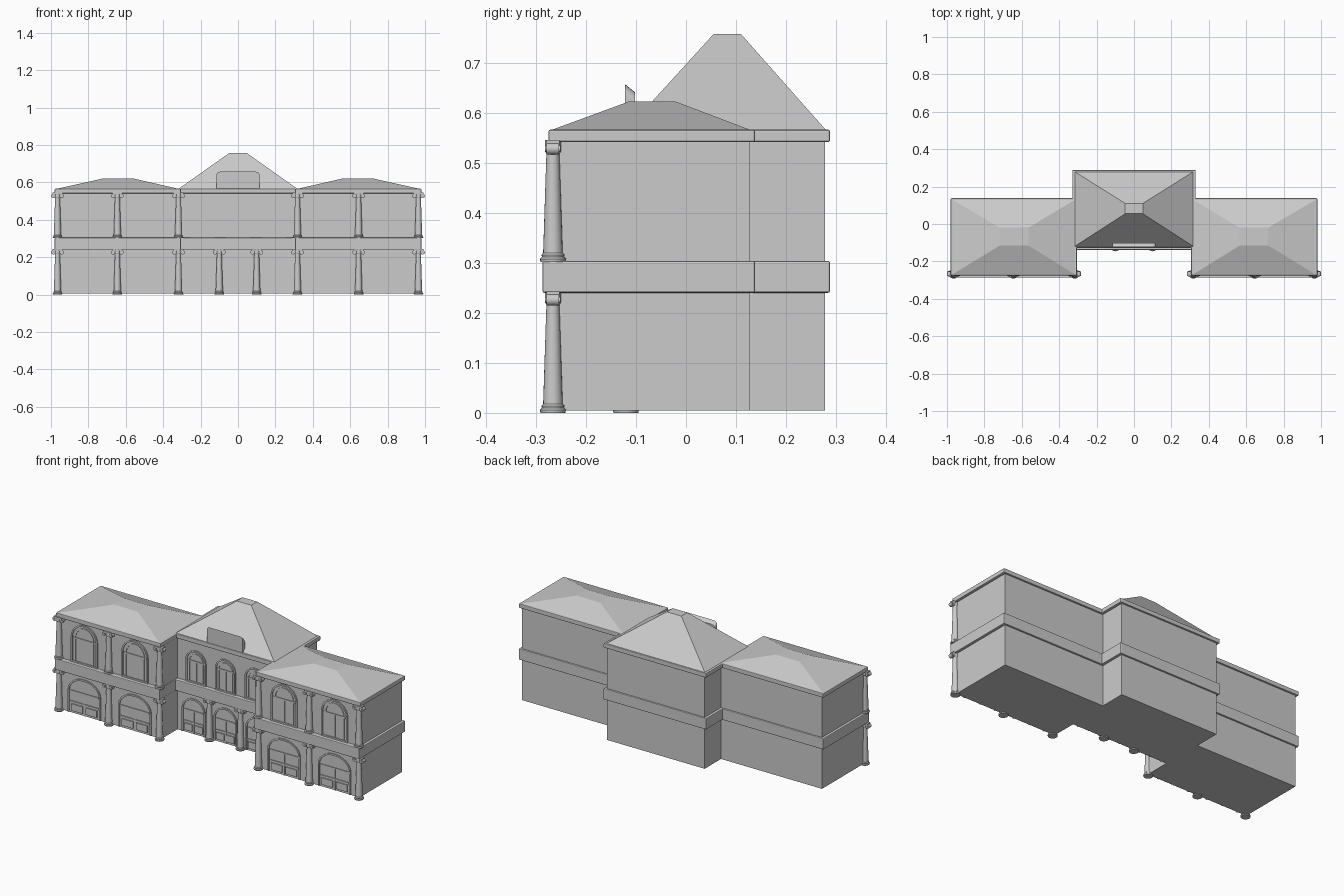
import bpy, bmesh
from math import pi, sin, cos
from mathutils import Matrix, Vector

if "Cube" in bpy.data.objects:
    bpy.data.objects.remove(bpy.data.objects["Cube"])


def add_object(name, bm, smooth=False):
    bmesh.ops.recalc_face_normals(bm, faces=bm.faces)
    me = bpy.data.meshes.new(name)
    bm.to_mesh(me)
    bm.free()
    ob = bpy.data.objects.new(name, me)
    bpy.context.collection.objects.link(ob)
    if smooth:
        bpy.context.view_layer.objects.active = ob
        ob.select_set(True)
        bpy.ops.object.shade_smooth_by_angle()
        ob.select_set(False)
    return ob


def add_box(bm, x0, x1, y0, y1, z0, z1):
    m = Matrix.Translation(((x0 + x1) / 2, (y0 + y1) / 2, (z0 + z1) / 2))
    m = m @ Matrix.Diagonal((x1 - x0, y1 - y0, z1 - z0, 1))
    bmesh.ops.create_cube(bm, size=1, matrix=m)


def box(name, *dims, bevel=0):
    bm = bmesh.new()
    add_box(bm, *dims)
    if bevel:
        bmesh.ops.bevel(bm, geom=bm.edges[:], offset=bevel, segments=2,
                        profile=0.5, affect='EDGES')
    return add_object(name, bm)


def prism(name, outline, y0, y1):
    """Extrude an (x, z) outline along y."""
    bm = bmesh.new()
    a = [bm.verts.new((x, y0, z)) for x, z in outline]
    b = [bm.verts.new((x, y1, z)) for x, z in outline]
    bm.faces.new(a)
    bm.faces.new(b)
    for i in range(len(a)):
        j = (i + 1) % len(a)
        bm.faces.new((a[i], a[j], b[j], b[i]))
    return add_object(name, bm)


def roof(name, x0, x1, y0, y1, z0, tx0, tx1, ty0, ty1, z1):
    bm = bmesh.new()
    low = [bm.verts.new((x, y, z0)) for x, y in ((x0, y0), (x1, y0), (x1, y1), (x0, y1))]
    top = [bm.verts.new((x, y, z1)) for x, y in ((tx0, ty0), (tx1, ty0), (tx1, ty1), (tx0, ty1))]
    bm.faces.new(low)
    bm.faces.new(top)
    for i in range(4):
        j = (i + 1) % 4
        bm.faces.new((low[i], low[j], top[j], top[i]))
    add_object(name, bm)


def column(name, x, y, z0, z1):
    bm = bmesh.new()
    # turned base and tapered shaft
    profile = [(0, z0), (.025, z0), (.026, z0 + .006), (.022, z0 + .010), (.023, z0 + .014),
               (.0195, z0 + .018), (.0130, z1 - .027), (.016, z1 - .022), (.016, z1), (0, z1)]
    n = 20
    rings = [[bm.verts.new((x + r * cos(2 * pi * i / n), y + r * sin(2 * pi * i / n), z))
              for i in range(n)] for r, z in profile[1:-1]]
    bm.faces.new(rings[0])
    bm.faces.new(rings[-1])
    for a, b in zip(rings, rings[1:]):
        for i in range(n):
            j = (i + 1) % n
            bm.faces.new((a[i], a[j], b[j], b[i]))
    # scrolls either side of the capital, and slab on top
    for s in (-1, 1):
        for r, length in ((.0115, .025), (.006, .031)):
            m = Matrix.Translation((x + s * .0225, y, z1 - .017)) @ Matrix.Rotation(pi / 2, 4, 'X')
            bmesh.ops.create_cone(bm, cap_ends=True, segments=14, radius1=r, radius2=r,
                                  depth=length, matrix=m)
    add_box(bm, x - .026, x + .026, y - .013, y + .013, z1 - .010, z1)
    add_object(name, bm, smooth=True)


def arch_points(x, z0, w, h, rise, n=12):
    pts = [(x + w / 2, z0)]
    for i in range(n + 1):
        a = pi * i / n
        pts.append((x + w / 2 * cos(a), z0 + h - rise + rise * sin(a)))
    return pts + [(x - w / 2, z0)]


def arch_ring(bm, x, y, z0, w, h, rise, t, d):
    out = arch_points(x, z0, w, h, rise)
    inn = arch_points(x, z0, w - 2 * t, h - t, rise - t)
    loops = [[bm.verts.new((px, py, pz)) for px, pz in pts]
             for pts, py in ((out, y + .002), (out, y - d), (inn, y - d), (inn, y + .002))]
    for k in range(4):
        a, b = loops[k], loops[(k + 1) % 4]
        for i in range(len(a) - 1):
            bm.faces.new((a[i], a[i + 1], b[i + 1], b[i]))
    for i in (0, -1):
        bm.faces.new([l[i] for l in loops])


def window(name, x, y, z0, w, h, rise, ground):
    bm = bmesh.new()
    arch_ring(bm, x, y, z0, w, h, rise, .009, .006)
    spring = z0 + h - rise
    iw = w / 2 - .012
    add_box(bm, x - .004, x + .004, y - .004, y + .002, z0, spring)
    add_box(bm, x - iw, x + iw, y - .004, y + .002, spring - .008, spring)
    if ground:
        # raised lower panels and sill
        for s in (-1, 1):
            c = x + s * w * .22
            add_box(bm, c - w * .17, c + w * .17, y - .006, y + .002, z0 + .012, z0 + .052)
        add_box(bm, x - iw, x + iw, y - .005, y + .002, z0 + .060, z0 + .068)
    else:
        # inner arch and sill
        arch_ring(bm, x, y, z0, w * .72, h - .02, rise * .76, .006, .004)
        add_box(bm, x - w / 2, x + w / 2, y - .007, y + .002, z0, z0 + .008)
    add_object(name, bm)


WING_Y, MID_Y = -.260, -.113       # front wall planes

# central block with floor band, cornice and steep roof
box("centre_walls", -.315, .315, MID_Y, .278, .005, .55)
box("centre_band", -.33, .33, -.138, .288, .24, .304, bevel=.004)
box("centre_cornice", -.33, .33, -.128, .288, .541, .566, bevel=.004)
roof("centre_roof", -.318, .318, -.12, .28, .565, -.047, .047, .055, .11, .757)

# rounded parapet panel, top edge sloping down to the back
corner = [(.095 + .02 * cos(a), .637 + .02 * sin(a)) for a in [pi / 2 * i / 5 for i in range(6)]]
outline = [(.115, .56)] + corner + [(-x, z) for x, z in reversed(corner)] + [(-.115, .56)]
panel = prism("parapet_panel", outline, -.122, -.102)
for v in panel.data.vertices:
    if v.co.y > -.11 and v.co.z > .6:
        v.co.z -= .016

for x in (-.1, .1):
    column("centre_column", x, -.12, 0, .243)
for i in (-1, 0, 1):
    window("centre_lower_window", i * .205, MID_Y, .006, .15, .205, .07, True)
    window("centre_upper_window", i * .19, MID_Y, .304, .13, .19, .062, False)

# two matching wings
for s, side in ((-1, "left"), (1, "right")):
    def span(a, b):
        return sorted((s * a, s * b))
    box(side + "_walls", *span(.31, .965), WING_Y, .128, .005, .55)
    box(side + "_band", *span(.305, .98), -.287, .138, .24, .304, bevel=.004)
    box(side + "_cornice", *span(.305, .98), -.275, .138, .541, .566, bevel=.004)
    roof(side + "_roof", *span(.315, .972), -.27, .13, .565,
         *span(.565, .717), -.115, -.02, .622)
    for x in (.318, .645, .965):
        column(side + "_lower_column", s * x, -.266, 0, .243)
        column(side + "_upper_column", s * x, -.266, .302, .545)
    for x in (.48, .805):
        window(side + "_lower_window", s * x, WING_Y, .006, .21, .21, .08, True)
        window(side + "_upper_window", s * x, WING_Y, .304, .17, .228, .083, False)
